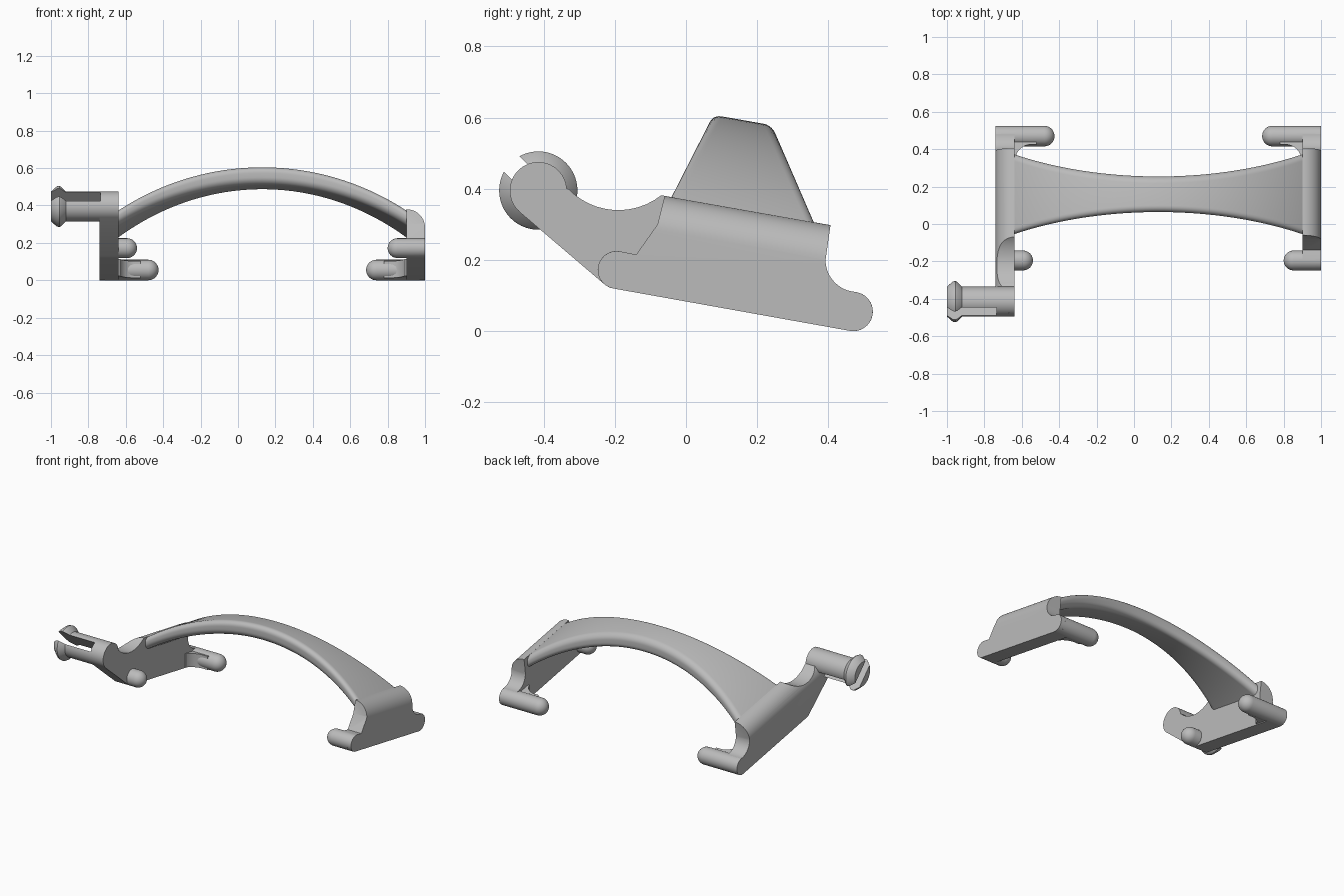
import bpy, bmesh
from math import sin, cos, pi, radians, sqrt
from mathutils import Matrix, Vector

if "Cube" in bpy.data.objects:
    bpy.data.objects.remove(bpy.data.objects["Cube"])

MID = 0.13                 # the handle is symmetric about this x
INNER, OUTER = 0.77, 0.87  # side plate faces, measured from MID
TILT = radians(-10)
PIN = (-0.415, 0.395)      # pin axis in y, z
FRONT_PEG = (-0.195, 0.172)
REAR_PEG = (0.47, 0.055)

grey = bpy.data.materials.new("grey_plastic")
grey.use_nodes = True
color = (0.5, 0.5, 0.5, 1)
grey.diffuse_color = color
grey.node_tree.nodes["Principled BSDF"].inputs["Base Color"].default_value = color


def arc(center, r, start, end, n=14):
    steps = [radians(start + (end - start) * i / n) for i in range(n + 1)]
    return [(center[0] + r * cos(a), center[1] + r * sin(a)) for a in steps]


def loft(name, rings):
    """Skin a list of equal rings and cap both ends."""
    bm = bmesh.new()
    loops = [[bm.verts.new(p) for p in ring] for ring in rings]
    n = len(loops[0])
    for a, b in zip(loops, loops[1:]):
        for i in range(n):
            j = (i + 1) % n
            bm.faces.new((a[i], a[j], b[j], b[i]))
    bm.faces.new(loops[0])
    bm.faces.new(loops[-1])
    bmesh.ops.recalc_face_normals(bm, faces=bm.faces)
    mesh = bpy.data.meshes.new(name)
    bm.to_mesh(mesh)
    bm.free()
    mesh.materials.append(grey)
    obj = bpy.data.objects.new(name, mesh)
    bpy.context.collection.objects.link(obj)
    return obj


def extrude_x(name, profile, x0, x1):
    return loft(name, [[(x, y, z) for y, z in profile] for x in (x0, x1)])


def revolve_x(name, center, stations, n=40):
    return loft(name, [[(x, y, z) for y, z in arc(center, r, 0, 360 - 360 / n, n - 1)]
                       for x, r in stations])


def boolean(obj, tool, operation):
    """Apply a boolean and drop its tool."""
    mod = obj.modifiers.new("cut", "BOOLEAN")
    mod.operation, mod.object, mod.solver = operation, tool, "EXACT"
    bpy.context.view_layer.objects.active = obj
    bpy.ops.object.modifier_apply(modifier=mod.name)
    bpy.data.objects.remove(tool)


def smooth(obj, angle=35):
    bpy.ops.object.select_all(action="DESELECT")
    obj.select_set(True)
    bpy.context.view_layer.objects.active = obj
    bpy.ops.object.shade_smooth_by_angle(angle=radians(angle))


def side_x(side, m):
    return MID + side * m


# Side plates: outlines share the base and the rear hook
base = arc(REAR_PEG, 0.055, -100, 80) + arc((0.482, 0.2), 0.09, 270, 180) + [(0.412, 0.34)]
left_outline = (base + arc((-0.19, 0.535), 0.195, -38, -136)
                + arc(PIN, 0.08, 4, 228, 20) + arc(FRONT_PEG, 0.053, 228, 260, 4))
right_outline = (base + [(-0.05, 0.42), (-0.06, 0.38), (-0.08, 0.30), (-0.14, 0.215)]
                 + arc(FRONT_PEG, 0.053, 80, 260))

for side, label, outline in ((-1, "left", left_outline), (1, "right", right_outline)):
    # the model's own left is +x
    label = "left" if side > 0 else "right"
    plate = extrude_x(label + "_side_plate", outline,
                      side_x(side, INNER), side_x(side, OUTER + 0.03))
    # tilted bar that rounds the outer top edge
    section = ([(INNER - 0.1, -1), (INNER - 0.1, 0)]
               + arc((INNER, -0.1), 0.1, 90, 0) + [(OUTER, -1)])
    bar = loft("rounding_bar", [[(side_x(side, m), a, h) for m, h in section] for a in (-1, 1)])
    bar.data.transform(Matrix.Translation((0, -0.06, 0.38)) @ Matrix.Rotation(TILT, 4, "X"))
    boolean(plate, bar, "INTERSECT")
    smooth(plate)

    # Round-ended pegs pointing inwards
    for name, center, r, tip in (("front_peg", FRONT_PEG, 0.053, 0.67),
                                 ("rear_peg", REAR_PEG, 0.055, 0.555)):
        stations = [(side_x(side, OUTER - 0.03), r)]
        for i in range(9):
            a = radians(88 * i / 8)
            stations.append((side_x(side, tip + r - r * sin(a)), r * cos(a)))
        smooth(revolve_x(label + "_" + name, center, stations))

    # Fillet between the rear peg and the plate
    curve = [(INNER + 0.02, 0.47), (INNER - 0.12, 0.47), (INNER - 0.12, 0.425)]
    curve += arc((INNER - 0.09, 0.34), 0.085, 85, 15, 8) + [(INNER + 0.02, 0.36)]
    smooth(loft(label + "_peg_fillet",
                [[(side_x(side, m), y, z + 0.176 * (0.47 - y)) for m, y in curve]
                 for z in (0.005, 0.095)]))

# Arched handle: rounded section, narrow at the crown and wide at the plates
rings = []
STEPS = 48
for i in range(STEPS + 1):
    u = -1.04 + 2.08 * i / STEPS
    radius = 1.43
    rise = (sqrt(radius ** 2 - (u * INNER) ** 2) - sqrt(radius ** 2 - INNER ** 2)) / 0.225
    half = 0.213 - 0.118 * rise
    top = 0.341 + 0.252 * rise
    thick = 0.08 + 0.015 * rise
    r = 0.036
    section = []
    for cy, cz, start in ((half - r, -r, 0), (r - half, -r, 90),
                          (r - half, r - thick, 180), (half - r, r - thick, 270)):
        section += arc((cy, cz), r, start, start + 90, 7)
    rings.append([(MID + u * INNER, 0.159 + y, top + z - 0.176 * y) for y, z in section])
smooth(loft("arched_handle", rings))

# Split snap pin with a flared head
pin = revolve_x("snap_pin", PIN, [(-0.64, 0.08), (-0.92, 0.08), (-0.945, 0.105),
                                  (-0.955, 0.11), (-0.968, 0.108), (-1.0, 0.08)], 56)
slot = extrude_x("slot_cutter", [(-0.2, -0.031), (0.2, -0.031), (0.2, 0.031), (-0.2, 0.031)],
                 -1.1, -0.735)
slot.data.transform(Matrix.Translation((0, *PIN)) @ Matrix.Rotation(radians(-45), 4, "X"))
boolean(pin, slot, "DIFFERENCE")
smooth(pin)
